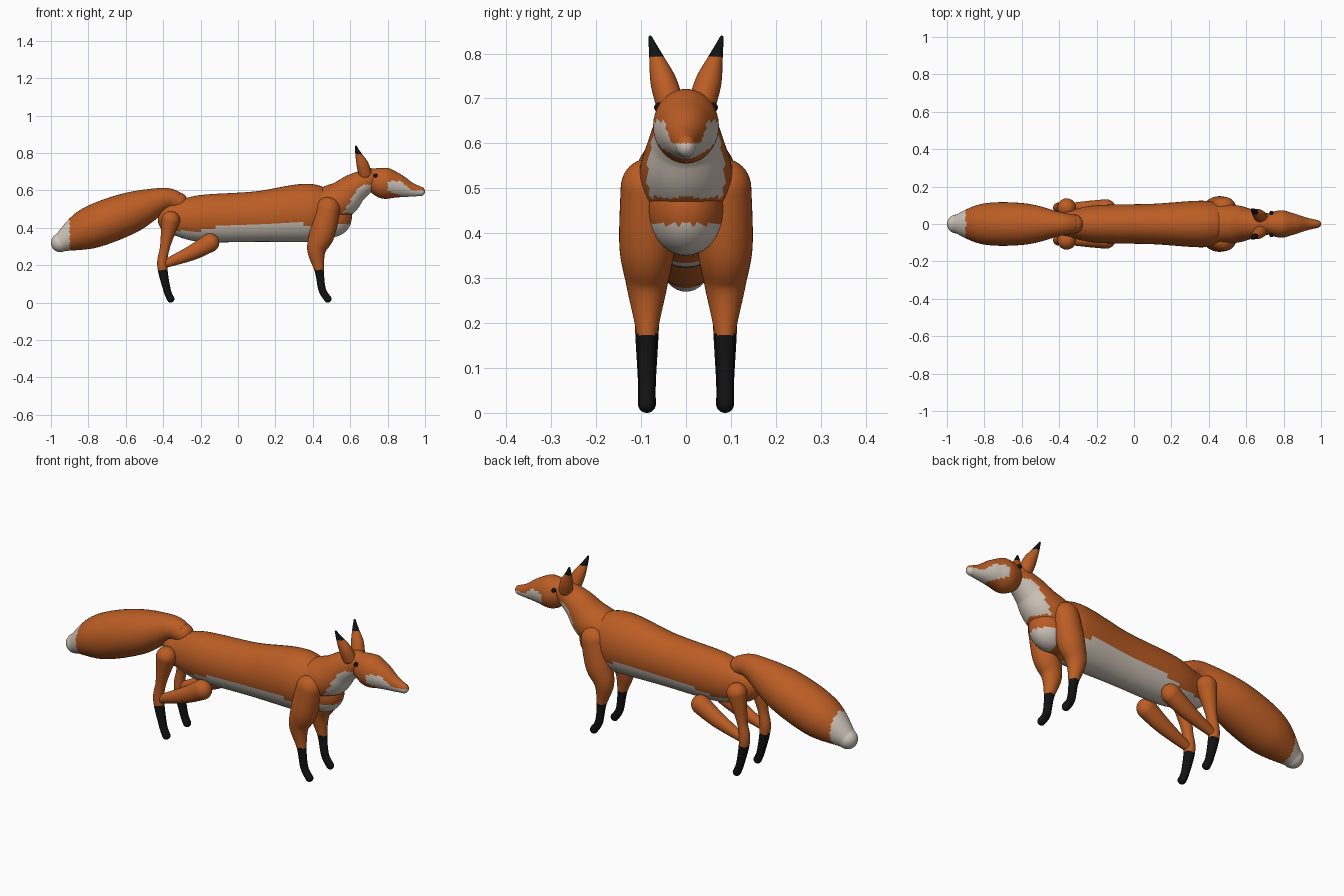
import bpy, bmesh, math
from mathutils import Vector

cube = bpy.data.objects.get("Cube")
if cube:
    bpy.data.objects.remove(cube)


def material(name, colour):
    m = bpy.data.materials.new(name)
    m.use_nodes = True
    m.diffuse_color = (*colour, 1)
    bsdf = m.node_tree.nodes["Principled BSDF"]
    bsdf.inputs["Base Color"].default_value = (*colour, 1)
    bsdf.inputs["Roughness"].default_value = .8
    return m


ORANGE, WHITE, BLACK = range(3)
MATERIALS = [material("orange_fur", (.5, .11, .018)),
             material("white_fur", (.64, .57, .5)),
             material("black_fur", (.006, .006, .006))]


def finish(name, bm, paint):
    """Make a smooth object, coloured by a rule on face centres."""
    bmesh.ops.recalc_face_normals(bm, faces=bm.faces)
    for face in bm.faces:
        face.smooth = True
        face.material_index = paint(face.calc_center_median())
    mesh = bpy.data.meshes.new(name)
    bm.to_mesh(mesh)
    bm.free()
    for m in MATERIALS:
        mesh.materials.append(m)
    bpy.context.collection.objects.link(bpy.data.objects.new(name, mesh))


def spline(a, b, c, d, t):
    """Smooth value between b and c."""
    return b + t / 2 * (c - a + t * (2 * a - 5 * b + 4 * c - d + t * (3 * (b - c) + d - a)))


def round_cap(centre, radius, outward, steps=10):
    """Rows of a half ball, from its rim to its pole."""
    for k in range(1, steps):
        angle = math.pi / 2 * k / steps
        yield centre + outward * radius * math.sin(angle), radius * math.cos(angle)


def body_part(name, points, paint, squash=1, spread=lambda z: 0, sides=40, steps=20):
    """Round-ended tube through points (x, z, radius); spread gives y from z."""
    rows = []
    padded = [points[0], *points, points[-1]]
    for near in zip(padded, padded[1:], padded[2:], padded[3:]):
        for k in range(steps):
            x, z, radius = (spline(*values, k / steps) for values in zip(*near))
            rows.append((Vector((x, spread(z), z)), radius))
    x, z, radius = points[-1]
    rows.append((Vector((x, spread(z), z)), radius))
    start = (rows[0][0] - rows[1][0]).normalized()
    end = (rows[-1][0] - rows[-2][0]).normalized()
    rows = [*reversed(list(round_cap(*rows[0], start))), *rows, *round_cap(*rows[-1], end)]

    bm = bmesh.new()
    rings = []
    for i, (centre, radius) in enumerate(rows):
        before, after = rows[max(i - 1, 0)], rows[min(i + 1, len(rows) - 1)]
        tangent = (after[0] - before[0]).normalized()
        up = tangent.cross(Vector((0, 1, 0))).normalized()
        side = up.cross(tangent) * squash
        angles = (math.tau * k / sides for k in range(sides))
        rings.append([bm.verts.new(centre + radius * (up * math.cos(a) + side * math.sin(a)))
                      for a in angles])
    for ring, following in zip(rings, rings[1:]):
        for k in range(sides):
            bm.faces.new((ring[k - 1], ring[k], following[k], following[k - 1]))
    bm.faces.new(rings[0])
    bm.faces.new(rings[-1])
    finish(name, bm, paint)


# Torso with white belly, groin and chest
def torso_paint(c):
    belly = -.12 < c.x < .41 and c.z < .42
    groin = -.4 < c.x < -.1 and c.z < .385
    chest = c.x > .5 and c.z < .42 and abs(c.y) < .085
    return WHITE if belly or groin or chest else ORANGE


body_part("torso", [(-.34, .45, .09), (-.2, .45, .125), (.1, .46, .135),
                    (.38, .48, .155), (.5, .46, .11)], torso_paint, squash=.8)


# Neck with white throat
def neck_paint(c):
    below_jaw = c.z < .53 + 1.15 * (c.x - .575)
    return WHITE if below_jaw and .48 < c.z < .63 and abs(c.y) < .085 else ORANGE


body_part("neck", [(.45, .5, .11), (.55, .55, .1), (.62, .61, .08), (.7, .66, .06)], neck_paint)


# Head with white cheeks and muzzle
def head_paint(c):
    top = min(.65, max(.6, .65 - .85 * (c.x - .87)))
    bottom = .6 - .4 * (c.x - .8)
    return WHITE if c.x > .8 and bottom < c.z < top else ORANGE


body_part("head", [(.7, .665, .055), (.78, .64, .083), (.85, .625, .066),
                   (.92, .605, .04), (.975, .595, .025)], head_paint, squash=.88)

# Bushy tail with white tip
body_part("tail", [(-.32, .54, .05), (-.4, .55, .065), (-.58, .48, .11),
                   (-.8, .395, .11), (-.95, .32, .05)],
          lambda c: WHITE if c.x < -.9 else ORANGE)


def sock_paint(c):
    return BLACK if c.z < .175 else ORANGE


def ear_paint(c):
    return BLACK if c.z > .793 else ORANGE


# Paired parts
for sign, label in ((1, "left"), (-1, "right")):
    def leg_spread(z):
        return sign * .087

    def ear_spread(z):
        return sign * .3 * (z - .57)

    body_part(label + "_front_leg", [(.48, .5, .065), (.45, .37, .068), (.42, .28, .05),
                                     (.435, .17, .025), (.45, .07, .02), (.48, .02, .02)],
              sock_paint, squash=.9, spread=leg_spread)
    body_part(label + "_hind_leg", [(-.36, .44, .05), (-.39, .3, .027), (-.405, .2, .027),
                                    (-.38, .07, .02), (-.36, .02, .02)],
              sock_paint, spread=leg_spread)
    body_part(label + "_thigh", [(-.41, .2, .02), (-.25, .265, .04), (-.15, .32, .05)],
              lambda c: ORANGE, squash=.9, spread=leg_spread)
    body_part(label + "_ear", [(.68, .69, .035), (.665, .74, .032), (.645, .79, .018),
                               (.63, .835, .005)],
              ear_paint, squash=.9, spread=ear_spread)

    # Eye
    bm = bmesh.new()
    bmesh.ops.create_uvsphere(bm, u_segments=16, v_segments=10, radius=.011)
    bmesh.ops.translate(bm, verts=bm.verts, vec=(.735, sign * .06, .68))
    finish(label + "_eye", bm, lambda c: BLACK)
